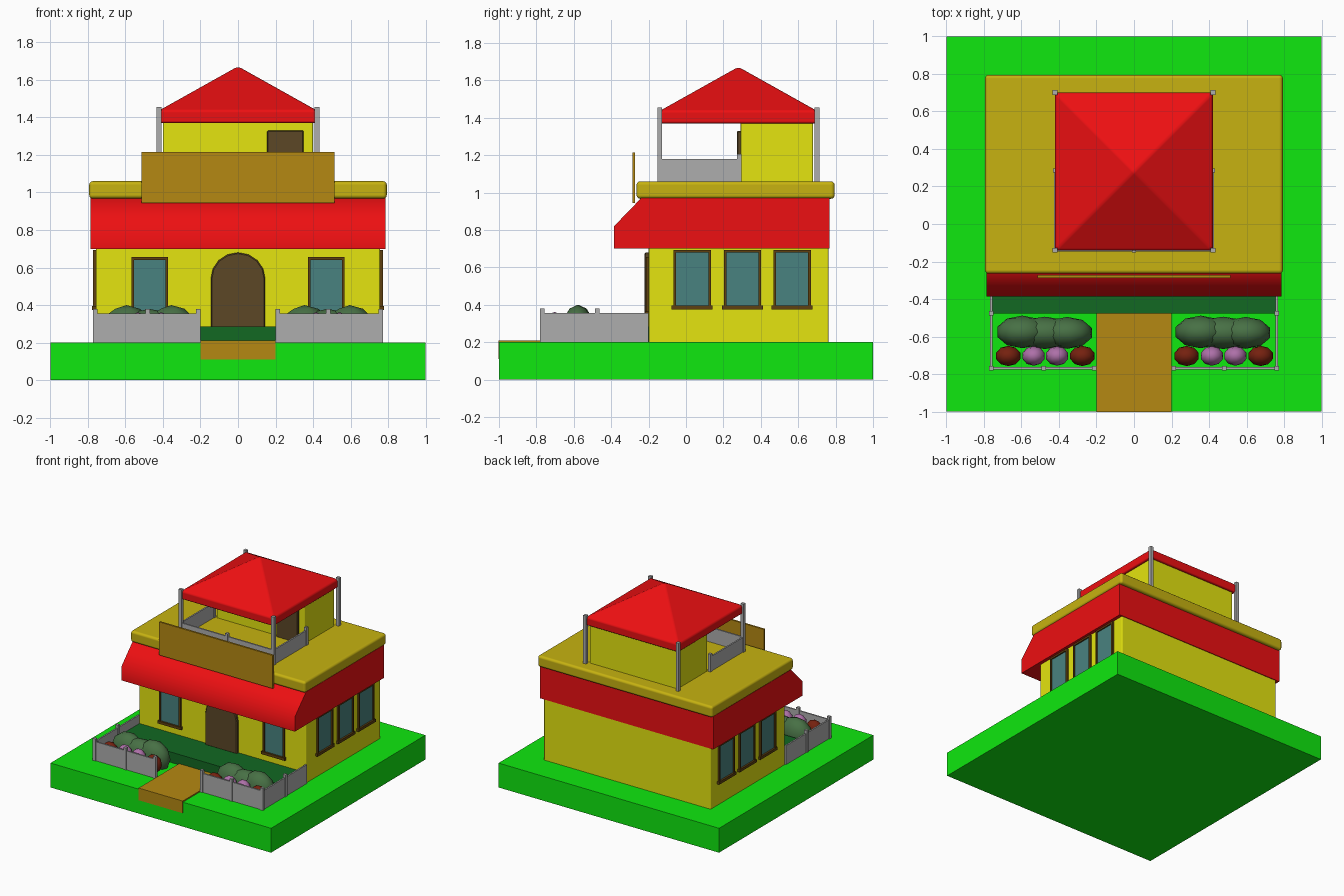
import bpy, bmesh, math
from mathutils import Vector, Matrix

if "Cube" in bpy.data.objects:
    bpy.data.objects.remove(bpy.data.objects["Cube"])


def material(name, *rgb):
    """Colour given as display values, stored as linear ones."""
    m = bpy.data.materials.new(name)
    m.diffuse_color = (*[c / 12.92 if c < 0.04 else ((c + 0.055) / 1.055) ** 2.4 for c in rgb], 1)
    m.use_nodes = True
    m.node_tree.nodes["Principled BSDF"].inputs["Base Color"].default_value = m.diffuse_color
    return m


GRASS = material("grass", 0.06, 0.91, 0.06)
YELLOW = material("yellow", 0.895, 0.895, 0.06)
OCHRE = material("ochre", 0.78, 0.70, 0.065)
RED = material("red", 0.93, 0.06, 0.07)
GOLD = material("gold_brown", 0.71, 0.535, 0.07)
WOOD = material("dark_wood", 0.36, 0.28, 0.15)
FRAME = material("frame_wood", 0.37, 0.25, 0.06)
GLASS = material("glass", 0.285, 0.51, 0.50)
PORCH = material("porch_green", 0.07, 0.41, 0.135)
LEAF = material("leaf", 0.28, 0.44, 0.27)
PINK = material("pink", 0.68, 0.44, 0.66)
RUST = material("rust", 0.46, 0.13, 0.06)
GREY = material("grey", 0.68, 0.68, 0.68)


def finish(bm, name, mat, bevel=0, segments=2, smooth=False, angle=None):
    bmesh.ops.recalc_face_normals(bm, faces=bm.faces)
    me = bpy.data.meshes.new(name)
    bm.to_mesh(me)
    bm.free()
    ob = bpy.data.objects.new(name, me)
    bpy.context.collection.objects.link(ob)
    me.materials.append(mat)
    if smooth:
        for p in me.polygons:
            p.use_smooth = True
        if angle:
            me.set_sharp_from_angle(angle=math.radians(angle))
    if bevel:
        mod = ob.modifiers.new("bevel", 'BEVEL')
        mod.width, mod.segments = bevel, segments
        mod.harden_normals = smooth
    return ob


def boxes(name, mat, items, **kw):
    """One object from boxes given as (x0, x1, y0, y1, z0, z1)."""
    bm = bmesh.new()
    for x0, x1, y0, y1, z0, z1 in items:
        mid = Vector((x0 + x1, y0 + y1, z0 + z1)) / 2
        size = (abs(x1 - x0), abs(y1 - y0), abs(z1 - z0), 1)
        bmesh.ops.create_cube(bm, size=1, matrix=Matrix.Translation(mid) @ Matrix.Diagonal(size))
    return finish(bm, name, mat, **kw)


def prism(name, mat, pts, axis, a, b, **kw):
    """Extrude a 2D outline along x (outline y,z) or y (outline x,z)."""
    bm = bmesh.new()
    put = (lambda p, d: (d, p[0], p[1])) if axis == 'x' else (lambda p, d: (p[0], d, p[1]))
    ends = [[bm.verts.new(put(p, d)) for p in pts] for d in (a, b)]
    for e in ends:
        bm.faces.new(e)
    n = len(pts)
    for i in range(n):
        j = (i + 1) % n
        bm.faces.new((ends[0][i], ends[0][j], ends[1][j], ends[1][i]))
    return finish(bm, name, mat, **kw)


def blobs(name, mat, items, sub=2):
    """One object from ellipsoids given as (centre, radii)."""
    bm = bmesh.new()
    for c, r in items:
        bmesh.ops.create_icosphere(bm, subdivisions=sub, radius=1,
                                   matrix=Matrix.Translation(c) @ Matrix.Diagonal((*r, 1)))
    return finish(bm, name, mat, smooth=True)


# Ground, path and porch
boxes("ground", GRASS, [(-1, 1, -1, 1, 0, 0.2)])
boxes("path", GOLD, [(-0.2, 0.2, -1.002, -0.475, 0.11, 0.21)])
boxes("porch", PORCH, [(-0.755, 0.755, -0.478, -0.19, 0.19, 0.285)])

# Ground floor, awning band and flat roof
boxes("house_body", YELLOW, [(-0.757, 0.757, -0.2, 0.762, 0.19, 0.97)], bevel=0.008, smooth=True)
prism("awning_band", RED, [(-0.385, 0.7), (-0.385, 0.82), (-0.24, 0.97), (0.768, 0.97), (0.768, 0.7)],
      'x', -0.785, 0.785, smooth=True, angle=50)
boxes("flat_roof", OCHRE, [(-0.793, 0.793, -0.265, 0.795, 0.967, 1.06)], bevel=0.02, segments=3, smooth=True)
boxes("front_board", GOLD, [(-0.515, 0.515, -0.287, -0.272, 0.943, 1.215)])

# Arched front door
arch = [(-0.145, 0.28)] + [(-0.145 * math.cos(math.pi * i / 8), 0.54 + 0.14 * math.sin(math.pi * i / 8))
                           for i in range(9)] + [(0.145, 0.28)]
prism("front_door", WOOD, arch, 'y', -0.222, -0.19, bevel=0.006, segments=1)


# Windows with frame and sill: u along the wall, d out of the wall
def window(name, place, u, z0, z1, w=0.19):
    t, h = 0.014, w / 2
    frame = [(u - h, u - h + t, -0.01, 0.015, z0, z1), (u + h - t, u + h, -0.01, 0.015, z0, z1),
             (u - h, u + h, -0.01, 0.015, z1 - t, z1),
             (u - h - 0.01, u + h + 0.01, -0.01, 0.02, z0 - 0.004, z0 + 0.018)]
    boxes(name + "_frame", FRAME, [place(*b) for b in frame])
    boxes(name + "_glass", GLASS, [place(u - h + 0.005, u + h - 0.005, -0.01, 0.005, z0 + 0.01, z1 - 0.005)])


for s in (-1, 1):
    side = "right" if s > 0 else "left"
    window(side + "_front_window", lambda u0, u1, d0, d1, a, b: (u0, u1, -0.2 - d0, -0.2 - d1, a, b),
           s * 0.47, 0.345, 0.655, 0.194)
    for i, y in enumerate((0.033, 0.302, 0.567)):
        window(f"{side}_side_window_{i + 1}",
               lambda u0, u1, d0, d1, a, b: (s * (0.757 + d0), s * (0.757 + d1), u0, u1, a, b),
               y, 0.378, 0.694, 0.2)

# Upper room with its door
boxes("upper_room", YELLOW, [(-0.4, 0.4, 0.292, 0.68, 1.05, 1.38)], bevel=0.008, smooth=True)
boxes("upper_door", WOOD, [(0.155, 0.35, 0.272, 0.3, 1.055, 1.33)], bevel=0.006, segments=1)

# Pyramid roof on a short vertical rim
bm = bmesh.new()
rings = [[bm.verts.new((x * 0.42, 0.28 + y * 0.42, z)) for x, y in ((-1, -1), (1, -1), (1, 1), (-1, 1))]
         for z in (1.37, 1.437)]
apex = bm.verts.new((0, 0.28, 1.672))
bm.faces.new(rings[0])
for i in range(4):
    j = (i + 1) % 4
    bm.faces.new((rings[0][i], rings[0][j], rings[1][j], rings[1][i]))
    bm.faces.new((rings[1][i], rings[1][j], apex))
finish(bm, "pyramid_roof", RED, bevel=0.012, segments=3, smooth=True)


def post(x, y, z0, z1, w=0.013):
    return (x - w, x + w, y - w, y + w, z0, z1)


# Terrace posts and railing
boxes("roof_posts", GREY, [post(x, y, 1.05, 1.455) for x in (-0.42, 0.42) for y in (-0.14, 0.7)])
boxes("railing_posts", GREY, [post(x, y, 1.05, 1.205, 0.011) for x, y in ((-0.42, 0.285), (0.42, 0.285), (0, -0.14))])
boxes("railing_panels", GREY, [(-0.42, 0.42, -0.146, -0.134, 1.05, 1.18)] +
      [(s * 0.414, s * 0.426, -0.14, 0.285, 1.05, 1.18) for s in (-1, 1)])

# Garden fence, both sides
for s in (-1, 1):
    side = "right" if s > 0 else "left"
    boxes(side + "_fence_posts", GREY, [post(s * x, y, 0.19, 0.38, 0.012) for x, y in
                                        ((0.212, -0.768), (0.482, -0.768), (0.76, -0.768), (0.76, -0.475))])
    boxes(side + "_fence_panels", GREY, [(s * 0.2, s * 0.76, -0.774, -0.762, 0.19, 0.355),
                                         (s * 0.754, s * 0.766, -0.768, -0.2, 0.19, 0.355)])

# Hedges and round flower bushes
for side, ox in (("left", -0.475), ("right", 0.475)):
    blobs(side + "_hedge", LEAF, [((ox - 0.12, -0.575, 0.265), (0.14, 0.087, 0.135)),
                                  ((ox, -0.58, 0.26), (0.18, 0.086, 0.12)),
                                  ((ox + 0.12, -0.58, 0.265), (0.137, 0.085, 0.135))])
    blobs(side + "_rust_flowers", RUST, [((ox + d, -0.703, 0.275), (0.068, 0.054, 0.075)) for d in (-0.195, 0.2)])
    blobs(side + "_pink_flowers", PINK, [((ox + d, -0.703, 0.282), (0.062, 0.052, 0.08)) for d in (-0.06, 0.065)])
